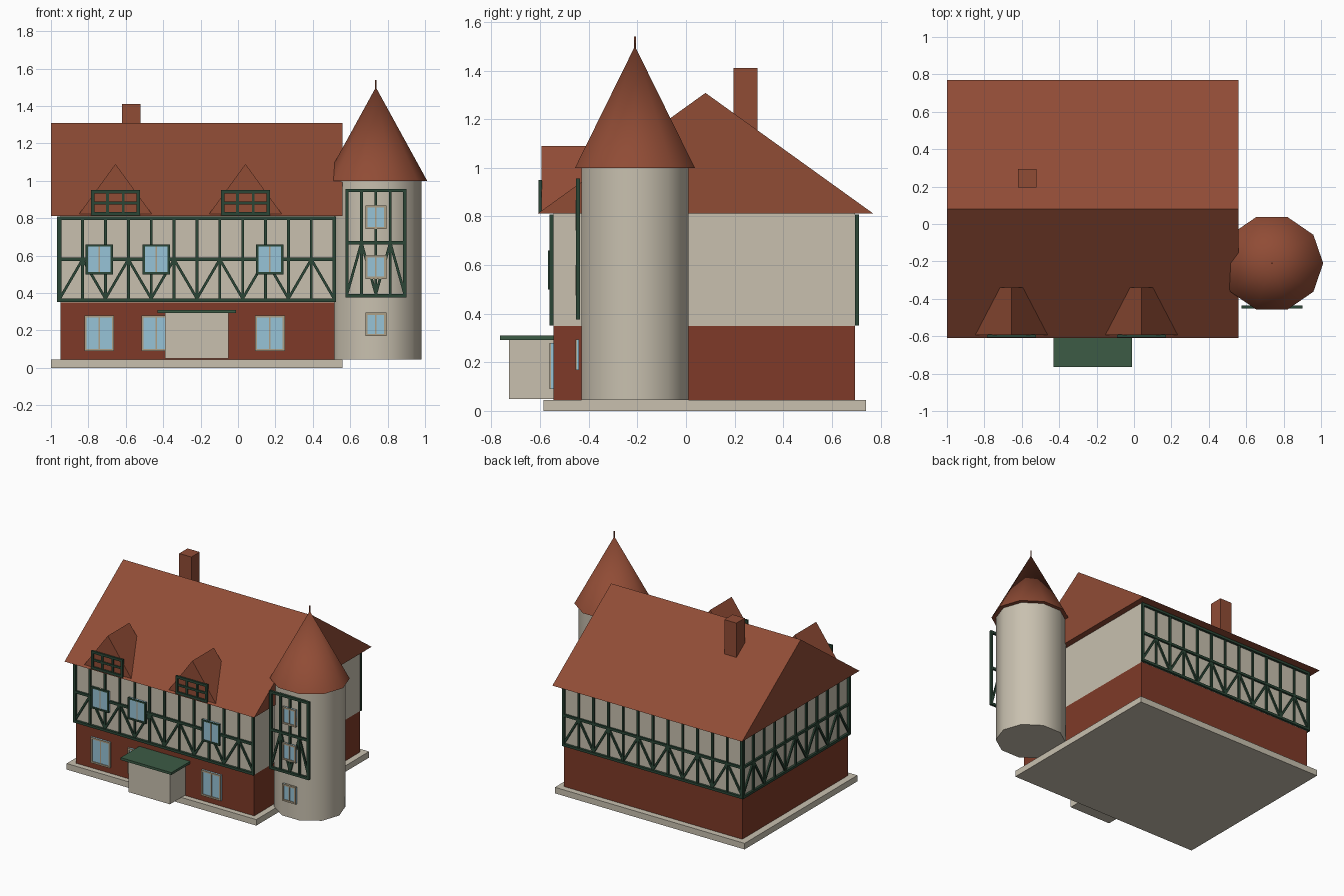
import bpy, bmesh, math
from mathutils import Matrix, Vector

if "Cube" in bpy.data.objects:
    bpy.data.objects.remove(bpy.data.objects["Cube"], do_unlink=True)


def material(name, rgb):
    m = bpy.data.materials.new(name)
    m.use_nodes = True
    m.diffuse_color = (*rgb, 1)
    m.node_tree.nodes["Principled BSDF"].inputs["Base Color"].default_value = (*rgb, 1)
    return m


PLASTER = material("plaster", (0.58, 0.53, 0.43))
BRICK = material("brick_red", (0.21, 0.042, 0.021))
TILE = material("roof_tile", (0.28, 0.072, 0.036))
GREEN = material("timber_green", (0.024, 0.062, 0.037))
PORCH_GREEN = material("porch_green", (0.045, 0.105, 0.06))
TAN = material("window_trim", (0.42, 0.35, 0.24))
GLASS = material("window_glass", (0.31, 0.55, 0.68))


def finish(name, bm, mat, smooth=None):
    bmesh.ops.recalc_face_normals(bm, faces=bm.faces)
    me = bpy.data.meshes.new(name)
    bm.to_mesh(me)
    bm.free()
    me.materials.append(mat)
    ob = bpy.data.objects.new(name, me)
    bpy.context.scene.collection.objects.link(ob)
    if smooth:
        bpy.ops.object.select_all(action="DESELECT")
        ob.select_set(True)
        bpy.context.view_layer.objects.active = ob
        bpy.ops.object.shade_smooth_by_angle(angle=math.radians(smooth))
    return ob


def box(name, x, y, z, mat):
    bm = bmesh.new()
    size = [b - a for a, b in (x, y, z)]
    mid = [(a + b) / 2 for a, b in (x, y, z)]
    bmesh.ops.create_cube(bm, size=1, matrix=Matrix.Translation(mid) @ Matrix.Diagonal((*size, 1)))
    return finish(name, bm, mat)


def gable(name, x, y, z, mat, along):
    """Triangular prism with its ridge along the x or y axis."""
    bm = bmesh.new()
    if along == "x":
        mid = sum(y) / 2
        tri = [(x[0], y[0], z[0]), (x[0], y[1], z[0]), (x[0], mid, z[1])]
        push = (x[1] - x[0], 0, 0)
    else:
        mid = sum(x) / 2
        tri = [(x[0], y[0], z[0]), (x[1], y[0], z[0]), (mid, y[0], z[1])]
        push = (0, y[1] - y[0], 0)
    face = bm.faces.new([bm.verts.new(p) for p in tri])
    out = bmesh.ops.extrude_face_region(bm, geom=[face], use_keep_orig=True)
    bmesh.ops.translate(bm, vec=push, verts=[g for g in out["geom"] if isinstance(g, bmesh.types.BMVert)])
    return finish(name, bm, mat)


def lattice(name, origin, u, n, bars, mat):
    """Flat bars (start, end, width, depth) on a wall with axis u and outward normal n."""
    u, n, up = Vector(u), Vector(n), Vector((0, 0, 1))
    wall = Matrix((u, n, up)).transposed().to_4x4()
    wall.translation = origin
    bm = bmesh.new()
    for (u0, z0), (u1, z1), w, d in bars:
        du, dz = u1 - u0, z1 - z0
        turn = Matrix.Rotation(-math.atan2(dz, du), 4, "Y")
        bmesh.ops.create_cube(bm, size=1, matrix=wall @ Matrix.Translation(((u0 + u1) / 2, d / 2, (z0 + z1) / 2))
                              @ turn @ Matrix.Diagonal((math.hypot(du, dz), d, w, 1)))
    return finish(name, bm, mat)


def rect_bars(u0, u1, z0, z1, w, d):
    h = w / 2
    return [((u0, z0 + h), (u1, z0 + h), w, d), ((u0, z1 - h), (u1, z1 - h), w, d),
            ((u0 + h, z0), (u0 + h, z1), w, d), ((u1 - h, z0), (u1 - h, z1), w, d)]


def timber_frame(name, origin, u, n, length, bays, z0, zm, z1):
    w, d = 0.018, 0.014
    step = (length - w) / bays
    bars = rect_bars(0, length, z0, z1, w, d + 0.003)
    bars.append(((0, zm), (length, zm), w, d))
    for i in range(bays):
        a, b = w / 2 + i * step, w / 2 + (i + 1) * step
        if i:
            bars.append(((a, z0), (a, z1), 0.015, d - 0.002))
        foot, head = (a, b) if i % 2 == 0 else (b, a)   # braces meet in pairs at the rail
        bars.append(((foot, z0 + w), (head, zm), 0.014, d - 0.003))
    return lattice(name, origin, u, n, bars, GREEN)


def window(name, x, y, z, frame):
    """Front window: glass plate, thin trim and a centre mullion."""
    box(name + "_glass", x, (y - 0.010, y), z, GLASS)
    bars = rect_bars(*x, *z, 0.012, 0.016)
    lattice(name + "_frame", (0, y, 0), (1, 0, 0), (0, -1, 0), bars, frame)
    m = sum(x) / 2
    lattice(name + "_mullion", (0, y, 0), (1, 0, 0), (0, -1, 0), [((m, z[0]), (m, z[1]), 0.008, 0.013)], TAN)


# House body
X, Y = (-0.95, 0.515), (-0.545, 0.695)
box("base_slab", (-1, 0.56), (-0.585, 0.74), (0, 0.045), PLASTER)
box("ground_floor", X, Y, (0.045, 0.35), BRICK)
box("upper_floor", X, Y, (0.35, 0.815), PLASTER)
gable("main_roof", (-1, 0.56), (-0.61, 0.77), (0.812, 1.308), TILE, "x")
box("chimney", (-0.62, -0.52), (0.195, 0.293), (1.0, 1.41), TILE)

# Timber framing on front, back and right walls
levels = (0.352, 0.58, 0.808)
long, short = X[1] - X[0] + 0.02, Y[1] - Y[0] + 0.02
timber_frame("front_timber", (X[0] - 0.012, Y[0], 0), (1, 0, 0), (0, -1, 0), long, 12, *levels)
timber_frame("back_timber", (X[0] - 0.012, Y[1], 0), (1, 0, 0), (0, 1, 0), long, 12, *levels)
timber_frame("right_timber", (X[0], Y[0] - 0.01, 0), (0, 1, 0), (-1, 0, 0), short, 10, *levels)

# House windows
for i, cx in enumerate((-0.742, -0.437, 0.17)):
    window(f"lower_window_{i + 1}", (cx - 0.08, cx + 0.08), Y[0], (0.09, 0.28), TAN)
    window(f"upper_window_{i + 1}", (cx - 0.073, cx + 0.073), Y[0] - 0.006, (0.50, 0.66), GREEN)

# Porch
box("porch", (-0.39, -0.05), (-0.728, Y[0]), (0.05, 0.295), PLASTER)
box("porch_roof", (-0.43, -0.012), (-0.765, Y[0]), (0.292, 0.31), PORCH_GREEN)

# Dormers with lattice windows
for i, cx in enumerate((-0.655, 0.04)):
    gable(f"dormer_{i + 1}", (cx - 0.2, cx + 0.2), (-0.594, -0.34), (0.815, 1.09), TILE, "y")
    bars = rect_bars(-0.13, 0.13, 0.815, 0.95, 0.018, 0.014)
    bars.append(((-0.13, 0.882), (0.13, 0.882), 0.015, 0.011))
    bars += [((s, 0.815), (s, 0.95), 0.015, 0.010) for s in (-0.042, 0.042)]
    lattice(f"dormer_window_{i + 1}", (cx, -0.592, 0), (1, 0, 0), (0, -1, 0), bars, GREEN)


# Ten-sided tower with conical roof
TX, TY = 0.737, -0.21


def round_part(name, r0, r1, z0, z1, mat, sides, stretch, smooth):
    bm = bmesh.new()
    place = (Matrix.Translation((TX, TY, (z0 + z1) / 2)) @ Matrix.Diagonal((stretch, 1, 1, 1))
             @ Matrix.Rotation(math.pi / 2, 4, "Z"))
    bmesh.ops.create_cone(bm, cap_ends=True, segments=sides, radius1=r0, radius2=r1, depth=z1 - z0, matrix=place)
    bmesh.ops.remove_doubles(bm, verts=bm.verts, dist=0.0001)
    return finish(name, bm, mat, smooth)


round_part("tower", 0.231, 0.231, 0.045, 1.005, PLASTER, 10, 1.055, 45)
round_part("tower_roof", 0.259, 0, 1.0, 1.5, TILE, 10, 1.06, 45)
round_part("spire", 0.004, 0.004, 1.47, 1.54, TILE, 6, 1, 70)

# Tower framing panel and windows
timber_frame("tower_timber", (TX - 0.163, TY - 0.226, 0), (1, 0, 0), (0, -1, 0), 0.326, 4, 0.377, 0.668, 0.957)
for i, cz in enumerate((0.232, 0.538, 0.805)):
    window(f"tower_window_{i + 1}", (TX - 0.056, TX + 0.056), TY - 0.229, (cz - 0.063, cz + 0.063), TAN)
